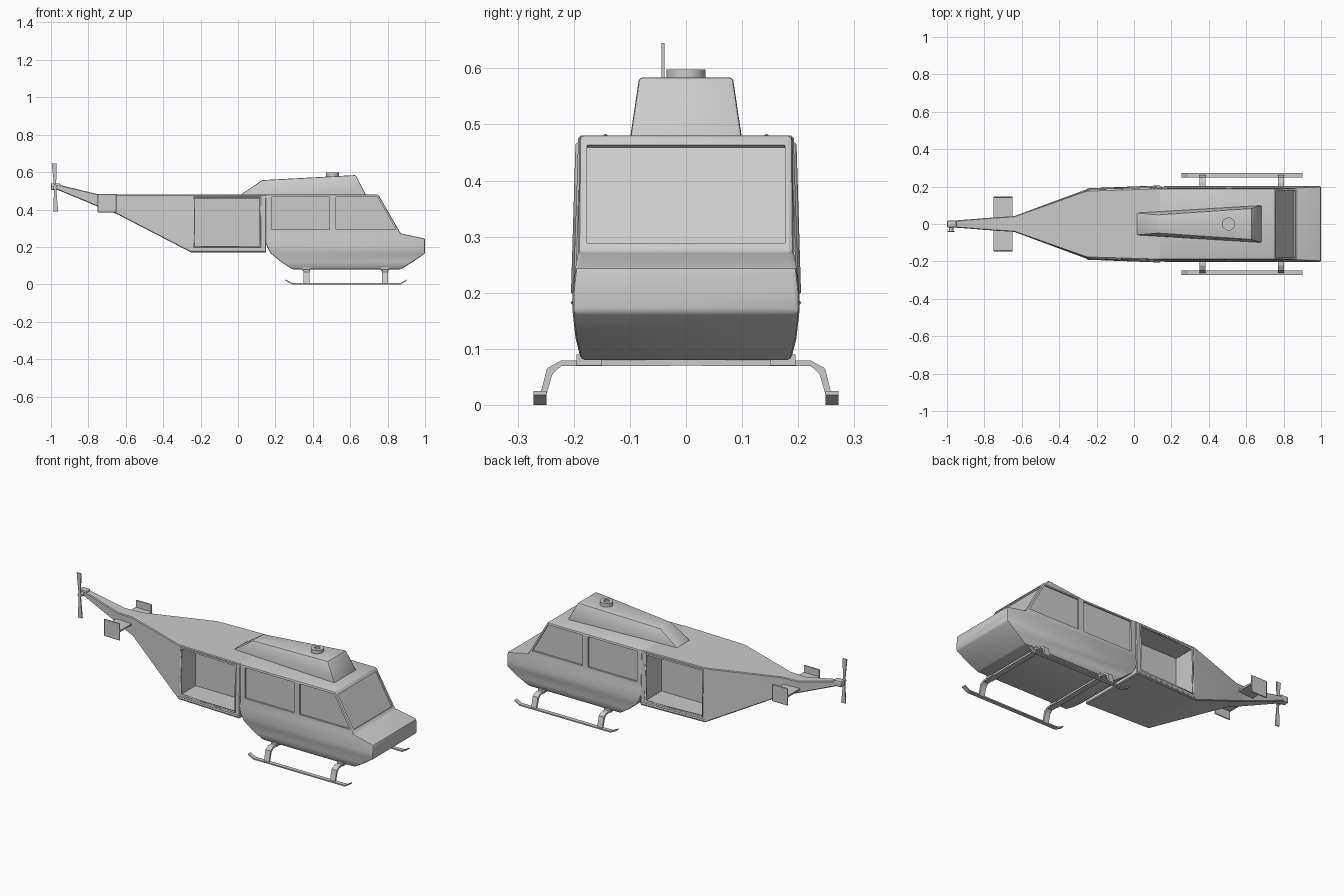
import bpy, bmesh, math
from mathutils import Vector

if "Cube" in bpy.data.objects:
    bpy.data.objects.remove(bpy.data.objects["Cube"])


def loft(name, rings):
    """Skin a list of equal-length rings and cap both ends."""
    bm = bmesh.new()
    rows = [[bm.verts.new(p) for p in r] for r in rings]
    n = len(rows[0])
    for a, b in zip(rows, rows[1:]):
        for i in range(n):
            j = (i + 1) % n
            bm.faces.new((a[i], a[j], b[j], b[i]))
    bm.faces.new(rows[0])
    bm.faces.new(rows[-1])
    bmesh.ops.recalc_face_normals(bm, faces=bm.faces)
    me = bpy.data.meshes.new(name)
    bm.to_mesh(me)
    bm.free()
    ob = bpy.data.objects.new(name, me)
    bpy.context.collection.objects.link(ob)
    return ob


def prism(name, prof, y0, y1):
    """Extrude an x-z outline from y0 to y1."""
    return loft(name, [[(x, y, z) for x, z in prof] for y in (y0, y1)])


def box(name, x0, x1, y0, y1, z0, z1):
    return prism(name, [(x0, z0), (x1, z0), (x1, z1), (x0, z1)], y0, y1)


def finish(ob, smooth=True):
    """Bake modifiers, then smooth shallow edges."""
    bpy.ops.object.select_all(action='DESELECT')
    ob.select_set(True)
    bpy.context.view_layer.objects.active = ob
    bpy.ops.object.convert(target='MESH')
    if smooth:
        bpy.ops.object.shade_smooth_by_angle(angle=math.radians(25))
    return ob


def bevel(ob, width, seg=2):
    m = ob.modifiers.new("Bevel", 'BEVEL')
    m.width, m.segments, m.limit_method = width, seg, 'ANGLE'
    m.angle_limit = math.radians(25)


def cut(ob, cutters):
    for c in cutters:
        m = ob.modifiers.new("Cut", 'BOOLEAN')
        m.operation, m.solver, m.object = 'DIFFERENCE', 'EXACT', c
        c.hide_render = True
    finish(ob)
    for c in cutters:
        bpy.data.objects.remove(c, do_unlink=True)


def rod(name, x, y, z, r, depth, axis='Z', sides=12):
    bpy.ops.mesh.primitive_cylinder_add(vertices=sides, radius=r, depth=depth, location=(x, y, z))
    ob = bpy.context.object
    ob.name = name
    if axis == 'Y':
        ob.rotation_euler.x = math.pi / 2
    return ob


# Front cabin: horizontal slices (z, x back, x front, half width)
slices = [(.08, .29, .87, .187), (.12, .23, .935, .197), (.165, .175, 1.0, .202),
          (.20, .155, 1.0, .202), (.245, .14, 1.0, .197), (.272, .135, .87, .192),
          (.48, .13, .75, .19)]
cabin = loft("cabin", [[(a, -w, z), (b, -w, z), (b, w, z), (a, w, z)] for z, a, b, w in slices])
bevel(cabin, .008)

# Recessed side windows and windscreen
windows = [[(.178, .292), (.49, .292), (.49, .467), (.178, .467)],
           [(.525, .292), (.845, .292), (.745, .467), (.525, .467)]]
cutters = []
for s in (-1, 1):
    for w in windows:
        cutters.append(loft("window_cutter", [[(x, s * .182, z) for x, z in w],
                                              [(x, s * .25, z) for x, z in w]]))
d = Vector((.866, .5)) * .008
low, high = Vector((.860, .288)), Vector((.760, .463))
cutters.append(prism("screen_cutter", [low - d, low + d * 6, high + d * 6, high - d], -.176, .176))
cut(cabin, cutters)

# Rear fuselage and tail boom: (x, z low, z high, half width low, half width high)
stations = [(.15, .17, .48, .202, .192), (-.25, .17, .48, .187, .18),
            (-.64, .372, .48, .042, .042), (-.74, .412, .48, .034, .036),
            (-.97, .507, .535, .018, .018)]
body = loft("rear_fuselage", [[(x, -a, l), (x, a, l), (x, b, h), (x, -b, h)]
                              for x, l, h, a, b in stations])
bevel(body, .004, 1)
doors = [box("door_cutter", -.235, .12, s * .05, s * .3, .20, .465) for s in (-1, 1)]
cut(body, doors)

# Door frames with a lower sliding rail
for s in (-1, 1):
    cu = bpy.data.curves.new("door_frame", 'CURVE')
    cu.dimensions, cu.bevel_depth, cu.bevel_resolution = '3D', .007, 0
    for pts, cyc in (([(-.235, .184, .20), (.12, .198, .20), (.12, .19, .465), (-.235, .179, .465)], True),
                     ([(-.25, .184, .182), (.14, .199, .182)], False)):
        sp = cu.splines.new('POLY')
        sp.points.add(len(pts) - 1)
        sp.use_cyclic_u = cyc
        for p, (x, y, z) in zip(sp.points, pts):
            p.co = (x, s * y, z, 1)
    frame = bpy.data.objects.new("door_frame", cu)
    bpy.context.collection.objects.link(frame)
    finish(frame, False)

# Engine cowling
cowl = loft("engine_cowling", [
    [(.01, -.06, .476), (.685, -.1, .476), (.685, .1, .476), (.01, .06, .476)],
    [(.13, -.05, .557), (.63, -.084, .584), (.63, .084, .584), (.13, .05, .557)]])
bevel(cowl, .006)
finish(cowl)

# Rotor mast socket
hub = rod("rotor_hub", .505, 0, .586, .035, .024, sides=16)
cut(hub, [rod("hub_cutter", .505, 0, .60, .015, .02, sides=16)])

# Tailplane with end plates
box("tailplane", -.75, -.65, -.143, .143, .432, .442)
for s in (-1, 1):
    fin = box("end_plate", -.75, -.65, s * .14, s * .147, .385, .483)
    bevel(fin, .002, 1)
    finish(fin, False)

# Tail gearbox and tail rotor
gear = box("tail_gearbox", -1.0, -.95, -.018, .018, .505, .54)
bevel(gear, .006)
finish(gear)
finish(rod("tail_rotor_hub", -.978, -.026, .52, .012, .036, 'Y'))
for sgn, tip in ((1, .645), (-1, .39)):
    x0 = -.978 - sgn * .004
    prism("tail_blade", [(-.983, .52), (-.973, .52), (x0 + .013, tip), (x0 - .014, tip)], -.044, -.038)

# Skids: flat runners with upturned ends
for s in (-1, 1):
    path = [(.255, .022), (.29, .004), (.87, .004), (.90, .022)]
    outline = [(x, z - .004) for x, z in path] + [(x, z + .003) for x, z in reversed(path)]
    prism("skid_runner", outline, s * .249, s * .272)

# Bent cross struts, and round feet where they meet the runners
arm = [(.258, .004), (.243, .06), (.223, .074), (0, .075)]
path = arm + [(-y, z) for y, z in reversed(arm[:-1])]
t = .005
for x in (.365, .785):
    rings = []
    for y, z in path:
        dy = math.copysign(t, y) if z < .07 else 0
        dz = 0 if z < .05 else t
        rings.append([(x - .016, y - dy, z - dz), (x + .016, y - dy, z - dz),
                      (x + .016, y + dy, z + dz), (x - .016, y + dy, z + dz)])
    loft("cross_strut", rings)
    for s in (-1, 1):
        prism("strut_mount", [(x - .02, .07), (x + .02, .07), (x + .02, .09), (x - .02, .09)],
              s * .15, s * .195)
